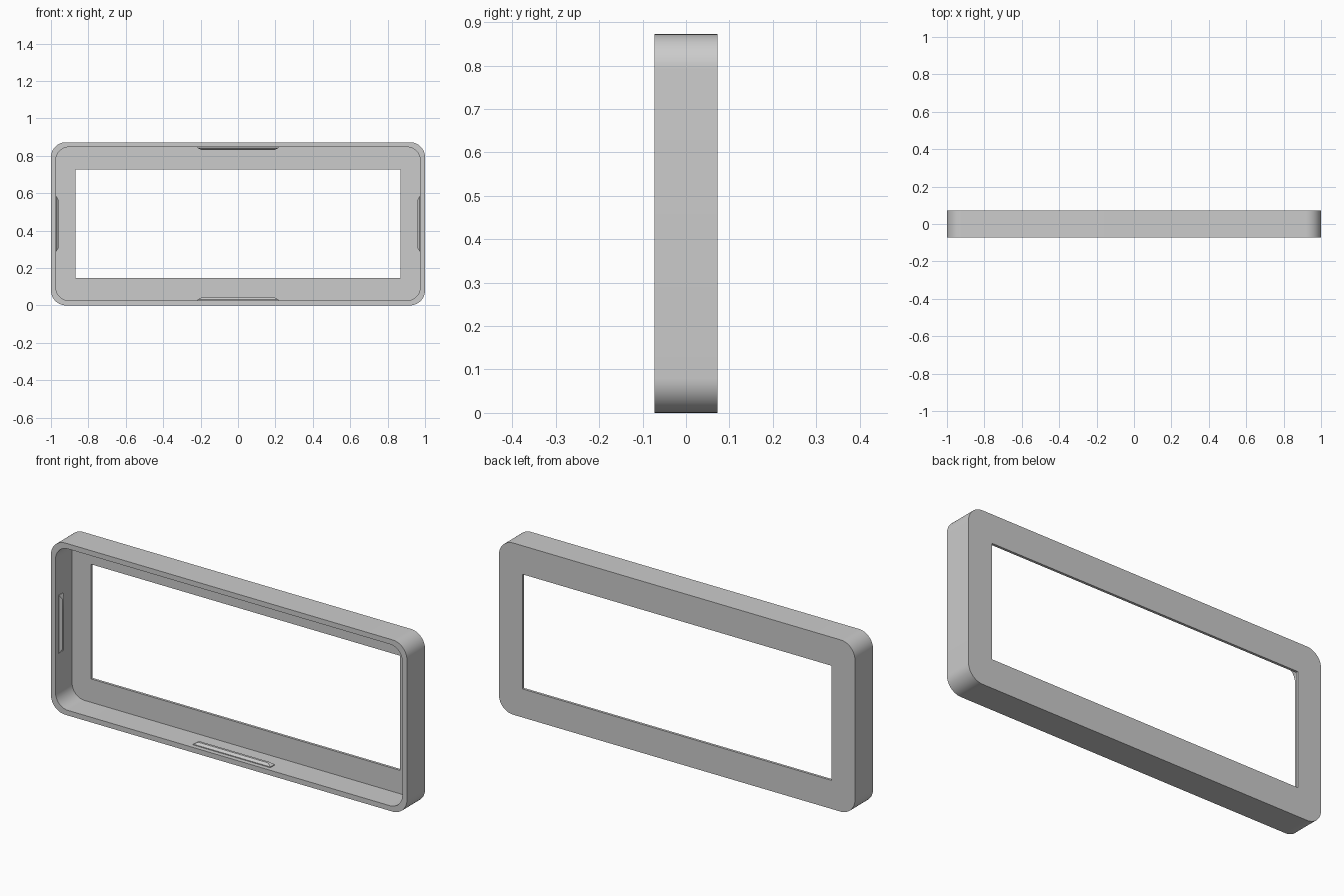
import bpy, bmesh, math
from mathutils import Matrix, Vector

cube = bpy.data.objects.get("Cube")
if cube:
    bpy.data.objects.remove(cube, do_unlink=True)

HEIGHT, DEPTH, WALL, PANEL = 0.872, 0.146, 0.026, 0.013
FRONT, BACK = -DEPTH / 2, DEPTH / 2
MID = HEIGHT / 2

grey = bpy.data.materials.new("plain grey")
grey.use_nodes = True
colour = (0.6, 0.6, 0.6, 1)
grey.diffuse_color = colour
grey.node_tree.nodes["Principled BSDF"].inputs["Base Color"].default_value = colour


def finish(bm, name):
    bmesh.ops.remove_doubles(bm, verts=bm.verts, dist=1e-5)
    bmesh.ops.recalc_face_normals(bm, faces=bm.faces)
    mesh = bpy.data.meshes.new(name)
    bm.to_mesh(mesh)
    bm.free()
    mesh.materials.append(grey)
    obj = bpy.data.objects.new(name, mesh)
    bpy.context.collection.objects.link(obj)
    bpy.ops.object.select_all(action="DESELECT")
    obj.select_set(True)
    bpy.context.view_layer.objects.active = obj
    bpy.ops.object.shade_smooth_by_angle(angle=math.radians(30))
    return obj


def rounded_loop(bm, half_x, half_z, radius, y, steps=12):
    """Ring of vertices around a rounded rectangle; radius 0 gives square corners."""
    ring = []
    for i, (sx, sz) in enumerate([(1, 1), (-1, 1), (-1, -1), (1, -1)]):
        for k in range(steps + 1):
            a = math.pi / 2 * (i + k / steps)
            ring.append(bm.verts.new((sx * (half_x - radius) + radius * math.cos(a), y,
                                      MID + sz * (half_z - radius) + radius * math.sin(a))))
    return ring


# Bezel: outer wall, back panel with window, and inner wall as one closed skin
bm = bmesh.new()
outer = (1, MID, 0.08)
window = (0.868, 0.291, 0)
inner = (1 - WALL, MID - WALL, 0.07)
stations = [(outer, FRONT), (outer, BACK), (window, BACK),
            (window, BACK - PANEL), (inner, BACK - PANEL), (inner, FRONT)]
rings = [rounded_loop(bm, *shape, y) for shape, y in stations]
for a, b in zip(rings, rings[1:] + rings[:1]):
    for k in range(len(a)):
        n = (k + 1) % len(a)
        bm.faces.new((a[k], a[n], b[n], b[k]))
bmesh.ops.dissolve_degenerate(bm, edges=bm.edges, dist=1e-5)
finish(bm, "bezel_frame")


# Snap ridges: low bars with sloped sides, set in the middle of each inner wall
def snap_ridge(name, half_length, distance, angle):
    bm = bmesh.new()
    sections = []
    for h, length, width in [(-0.004, half_length, 0.017), (0.004, half_length, 0.017),
                             (0.015, half_length - 0.02, 0.006)]:
        sections.append([bm.verts.new((sx * length, FRONT + 0.04 + sy * width, h - distance))
                         for sx, sy in [(-1, -1), (1, -1), (1, 1), (-1, 1)]])
    for a, b in zip(sections, sections[1:]):
        for k in range(4):
            n = (k + 1) % 4
            bm.faces.new((a[k], a[n], b[n], b[k]))
    bm.faces.new(sections[0])
    bm.faces.new(sections[-1])
    turn = Matrix.Translation(Vector((0, 0, MID))) @ Matrix.Rotation(angle, 4, "Y")
    bmesh.ops.transform(bm, matrix=turn, verts=bm.verts)
    finish(bm, name)


for name, half_length, distance, quarter in [
        ("bottom_snap_ridge", 0.217, MID - WALL, 0), ("right_snap_ridge", 0.147, 1 - WALL, 1),
        ("top_snap_ridge", 0.217, MID - WALL, 2), ("left_snap_ridge", 0.147, 1 - WALL, 3)]:
    snap_ridge(name, half_length, distance, quarter * math.pi / 2)
